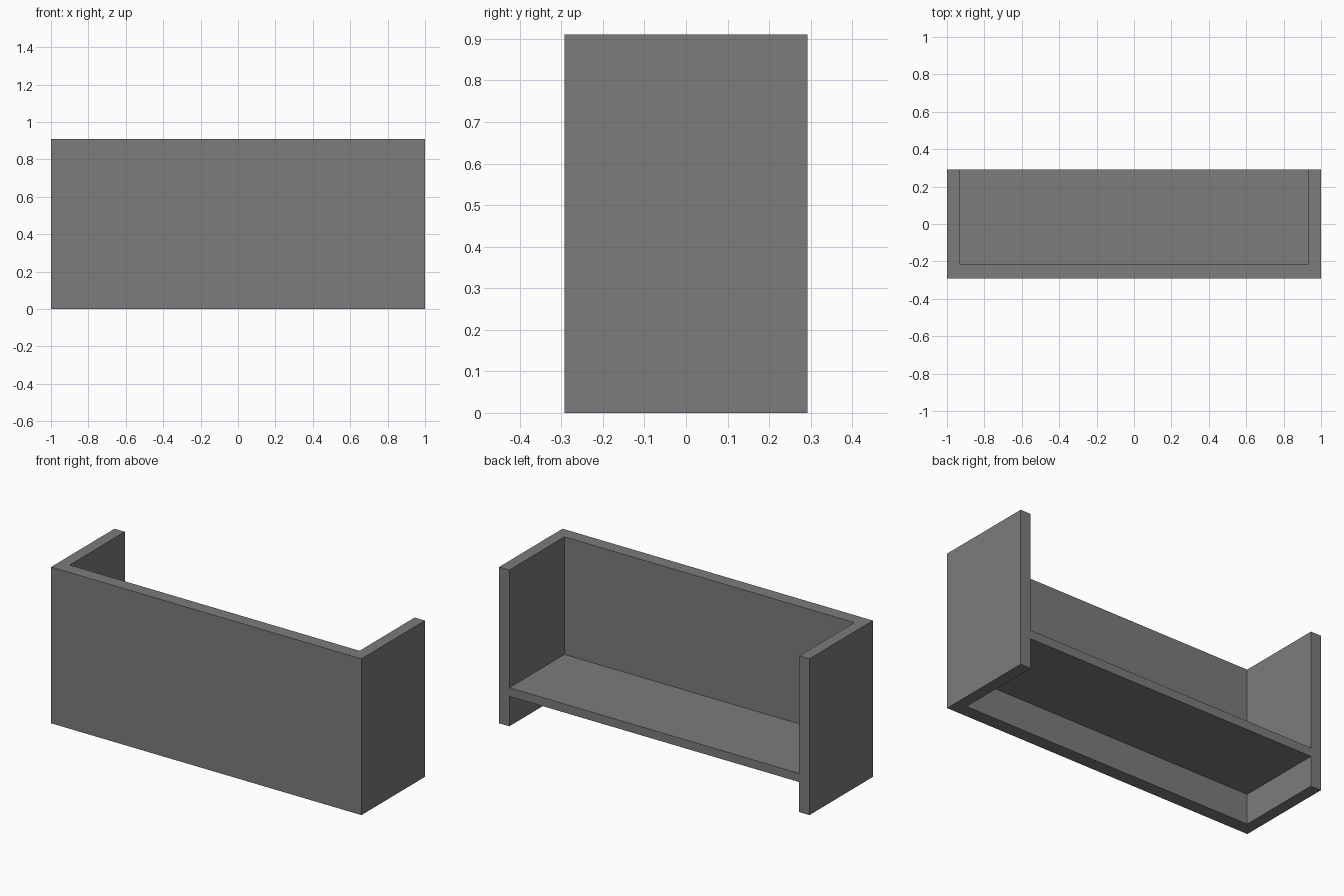
import bpy
import bmesh

cube = bpy.data.objects.get("Cube")
if cube:
    bpy.data.objects.remove(cube, do_unlink=True)

# Overall size and panel thicknesses
HALF_W, HALF_D, HEIGHT = 1.0, 0.292, 0.91
INNER_X = HALF_W - 0.066
INNER_Y = -HALF_D + 0.077
SHELF_BOTTOM, SHELF_TOP = 0.175, 0.225

grey = bpy.data.materials.new("plain_grey")
grey.use_nodes = True
colour = (0.2, 0.2, 0.2, 1)
grey.diffuse_color = colour
grey.node_tree.nodes["Principled BSDF"].inputs["Base Color"].default_value = colour


def extrude_outline(name, outline, bottom, top):
    """Raise a flat outline into a solid panel."""
    bm = bmesh.new()
    face = bm.faces.new([bm.verts.new((x, y, bottom)) for x, y in outline])
    raised = bmesh.ops.extrude_face_region(bm, geom=[face], use_keep_orig=True)
    verts = [v for v in raised["geom"] if isinstance(v, bmesh.types.BMVert)]
    bmesh.ops.translate(bm, vec=(0, 0, top - bottom), verts=verts)
    bmesh.ops.recalc_face_normals(bm, faces=bm.faces)
    mesh = bpy.data.meshes.new(name)
    bm.to_mesh(mesh)
    bm.free()
    mesh.materials.append(grey)
    obj = bpy.data.objects.new(name, mesh)
    bpy.context.collection.objects.link(obj)
    return obj


# Front panel and two side panels as one U-shaped wall, open at the back
half = [(HALF_W, -HALF_D), (HALF_W, HALF_D), (INNER_X, HALF_D), (INNER_X, INNER_Y)]
mirrored = [(-x, y) for x, y in reversed(half)]
extrude_outline("counter_walls", half + mirrored, 0, HEIGHT)

# Shelf between the side panels, flush with the back
shelf = [(-INNER_X, INNER_Y), (INNER_X, INNER_Y), (INNER_X, HALF_D), (-INNER_X, HALF_D)]
extrude_outline("inner_shelf", shelf, SHELF_BOTTOM, SHELF_TOP)
